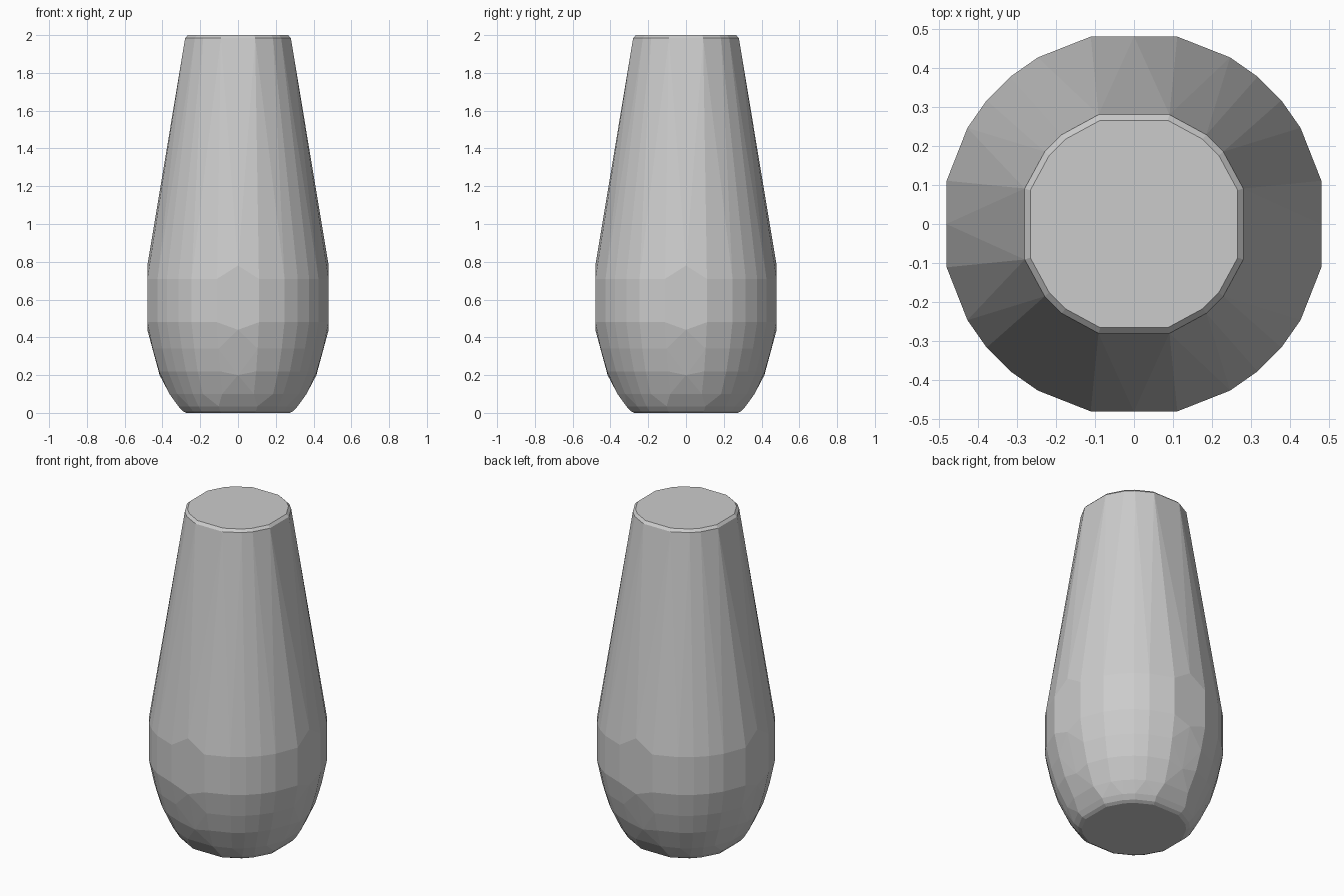
import bpy, bmesh
from math import radians, sin, cos

if "Cube" in bpy.data.objects:
    bpy.data.objects.remove(bpy.data.objects["Cube"])

# Angles within one quadrant; every ring repeats these four times
FINE = (13, 30, 40, 50, 60, 77)
COARSE = (18, 39, 51, 72)

# Rings of the faceted body: height, radius, quadrant angles
RINGS = [
    (0.0, 0.288, COARSE),
    (0.01, 0.308, COARSE),
    (0.035, 0.332, COARSE),
    (0.10, 0.372, FINE),
    (0.22, 0.428, FINE),
    (0.34, 0.463, FINE),
    (0.48, 0.492, FINE),
    (0.71, 0.492, FINE),
    (1.985, 0.294, COARSE),
    (2.0, 0.279, COARSE),
]
# Extra points in the middle of each side: height, distance from the axis
SIDE_POINTS = [(0.20, 0.415), (0.44, 0.48), (0.78, 0.48)]

bm = bmesh.new()


def add_point(z, r, degrees):
    a = radians(degrees)
    bm.verts.new((r * cos(a), r * sin(a), z))


for quarter in (0, 90, 180, 270):
    for z, r, angles in RINGS:
        for a in angles:
            add_point(z, r, quarter + a)
    for z, r in SIDE_POINTS:
        add_point(z, r, quarter)

# Wrap the rings in a closed convex skin, then merge coplanar triangles
hull = bmesh.ops.convex_hull(bm, input=bm.verts[:])
loose = [v for v in bm.verts if not v.link_faces]
bmesh.ops.delete(bm, geom=loose, context='VERTS')
bmesh.ops.dissolve_limit(bm, angle_limit=radians(1.0),
                         verts=bm.verts[:], edges=bm.edges[:])
bmesh.ops.recalc_face_normals(bm, faces=bm.faces[:])

mesh = bpy.data.meshes.new("vase_body")
bm.to_mesh(mesh)
bm.free()
body = bpy.data.objects.new("vase_body", mesh)
bpy.context.collection.objects.link(body)
